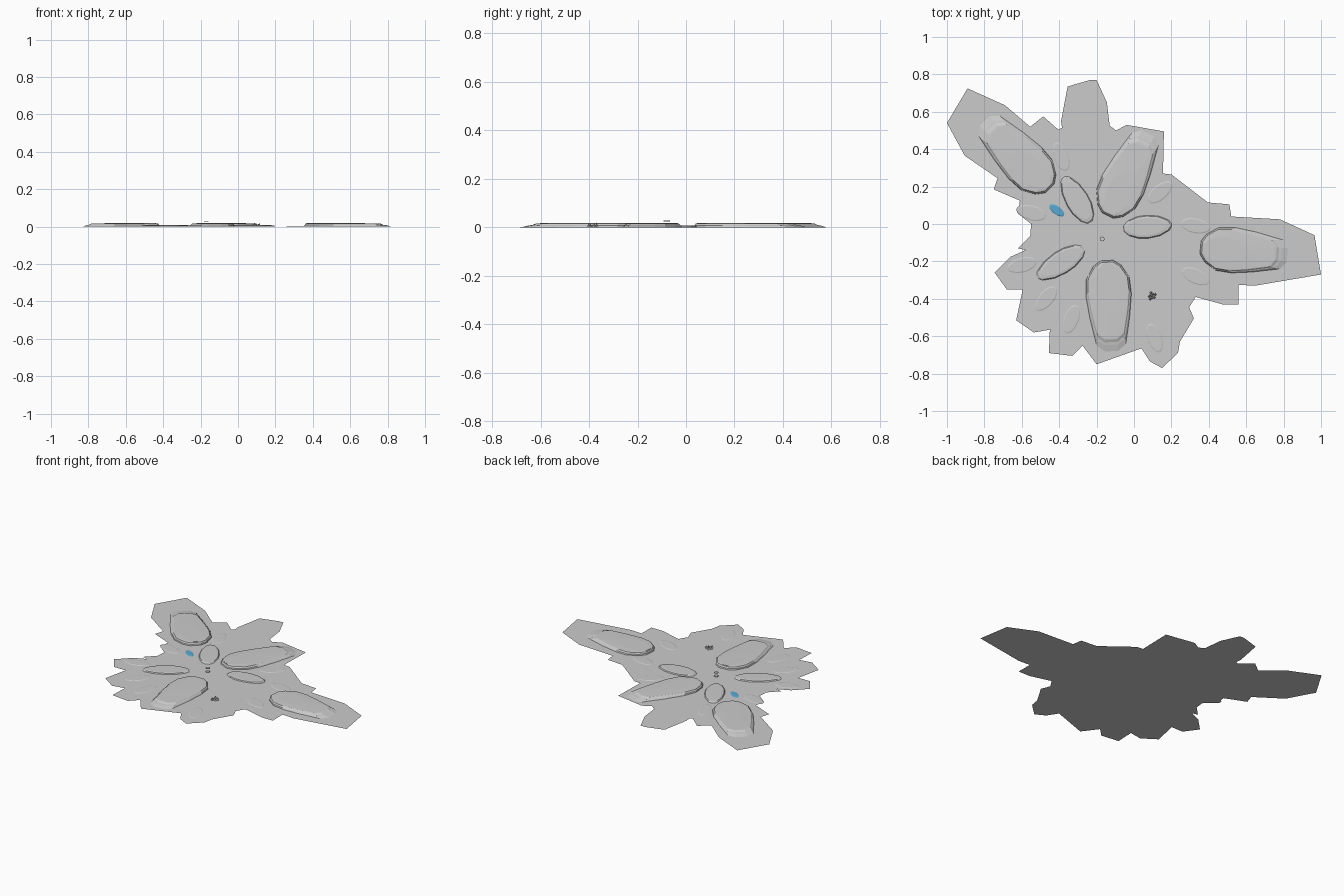
import bpy, bmesh, math, random
from mathutils import Vector

if "Cube" in bpy.data.objects:
    bpy.data.objects.remove(bpy.data.objects["Cube"])

random.seed(4)


def make_object(name, bm, mat=None):
    mesh = bpy.data.meshes.new(name)
    bm.to_mesh(mesh)
    bm.free()
    ob = bpy.data.objects.new(name, mesh)
    bpy.context.collection.objects.link(ob)
    if mat:
        mesh.materials.append(mat)
    return ob


# Ground sheet: one flat angular outline
outline = [
    (-1.0, .54), (-.89, .725), (-.69, .635), (-.555, .52), (-.485, .575), (-.405, .505),
    (-.385, .515), (-.39, .55), (-.355, .735), (-.235, .77), (-.2, .77), (-.145, .65),
    (-.13, .525), (-.095, .5), (-.04, .53), (.16, .495), (.155, .27), (.2, .265),
    (.395, .115), (.51, .105), (.52, .04), (.78, .025), (.965, -.06), (1.0, -.27),
    (.645, -.33), (.56, -.325), (.56, -.43), (.475, -.43), (.33, -.39), (.295, -.445),
    (.32, -.505), (.245, -.63), (.235, -.69), (.15, -.77), (.085, -.735), (.04, -.665),
    (-.2, -.75), (-.275, -.65), (-.33, -.705), (-.455, -.69), (-.45, -.565), (-.535, -.58),
    (-.63, -.515), (-.595, -.35), (-.68, -.35), (-.745, -.26), (-.66, -.175), (-.58, -.14),
    (-.62, -.13), (-.555, -.065), (-.55, 0), (-.62, .055), (-.61, .125), (-.75, .185),
    (-.73, .245), (-.905, .365)]
bm = bmesh.new()
face = bm.faces.new([bm.verts.new((x, y, 0)) for x, y in outline])
face.normal_update()
if face.normal.z < 0:
    face.normal_flip()
bmesh.ops.triangulate(bm, faces=[face], ngon_method='EAR_CLIP')
make_object("ground_sheet", bm)

# Half outline of a petal: (share of length, share of half width)
HALF = [(0, .28), (.06, .62), (.2, .95), (.38, 1), (.62, .88), (.93, .64), (1, .3)]
OVAL = [(0, .25), (.1, .65), (.3, .95), (.5, 1), (.75, .85), (.95, .45), (1, .15)]


def petal(name, base, tip, half_width, tiers):
    """Loft tiers of (start, end, width factor, height, profile) and cap the top."""
    base, tip = Vector(base), Vector(tip)
    axis = tip - base
    side = Vector((-axis.y, axis.x)).normalized() * half_width
    bm = bmesh.new()
    rings = []
    for start, end, wide, z, prof in tiers:
        pts = [(t, -w) for t, w in prof] + [(t, w) for t, w in reversed(prof)]
        rings.append([bm.verts.new((*(base + axis * (start + t * (end - start))
                                      + side * w * wide), z)) for t, w in pts])
    n = len(rings[0])
    for a, b in zip(rings, rings[1:]):
        for i in range(n):
            j = (i + 1) % n
            bm.faces.new((a[i], a[j], b[j], b[i]))
    bm.faces.new(rings[-1])
    return make_object(name, bm)


# Large stepped petals
BIG = [(0, 1, 1, 0, HALF), (.005, .93, .97, .008, HALF), (.012, .9, .94, .01, HALF),
       (.02, .87, .9, .016, HALF), (.03, .85, .87, .017, HALF), (.03, .54, .53, .019, OVAL)]
for i, (b, t) in enumerate([((.355, -.125), (.82, -.165)), ((-.145, -.195), (-.12, -.68)),
                            ((-.14, .045), (.075, .485)), ((-.45, .19), (-.8, .55))]):
    petal(f"large_petal_{i + 1}", b, t, .122, BIG)

# Medium petals
MID = [(0, 1, 1, 0, OVAL), (.03, .97, .93, .006, OVAL), (.08, .88, .75, .008, OVAL)]
for i, (b, t) in enumerate([((-.055, -.025), (.2, -.005)), ((-.235, .01), (-.375, .25)),
                            ((-.27, -.13), (-.515, -.285))]):
    petal(f"medium_petal_{i + 1}", b, t, .062, MID)

# Small low petals: centre, direction in degrees
LOW = [(0, 1, 1, 0, OVAL), (.06, .94, .85, .002, OVAL)]
for i, (x, y, a) in enumerate([(-.39, .36, 110), (.14, .17, 40), (.33, -.01, -12),
                               (.33, -.28, -25), (.11, -.61, -70), (-.335, -.51, -110),
                               (-.47, -.4, -130), (-.6, -.22, 195), (-.55, .06, 165)]):
    d = Vector((math.cos(math.radians(a)), math.sin(math.radians(a)))) * .08
    c = Vector((x, y))
    petal(f"small_petal_{i + 1}", c - d, c + d, .04, LOW)

# Tiny blue patch
blue = bpy.data.materials.new("blue")
blue.diffuse_color = (.1, .4, .65, 1)
blue.use_nodes = True
blue.node_tree.nodes["Principled BSDF"].inputs["Base Color"].default_value = blue.diffuse_color
patch = petal("blue_patch", (-.45, .1), (-.375, .045), .022,
              [(0, 1, 1, 0, OVAL), (.1, .9, .8, .003, OVAL)])
patch.data.materials.append(blue)

# Small centre discs, one just above the other
for name, z in (("centre_base", .003), ("centre_cap", .026)):
    bpy.ops.mesh.primitive_cylinder_add(vertices=8, radius=.013, depth=.005,
                                        location=(-.17, -.08, z))
    bpy.context.object.name = name

# Cluster of tiny spikes
for i in range(9):
    a, r = i * 2.4, .007 * math.sqrt(i)
    h = random.uniform(.01, .022)
    bpy.ops.mesh.primitive_cone_add(vertices=4, radius1=.008, depth=h, location=(
        .095 + r * math.cos(a), -.385 + r * math.sin(a), h / 2))
    bpy.context.object.name = f"spike_{i + 1}"
